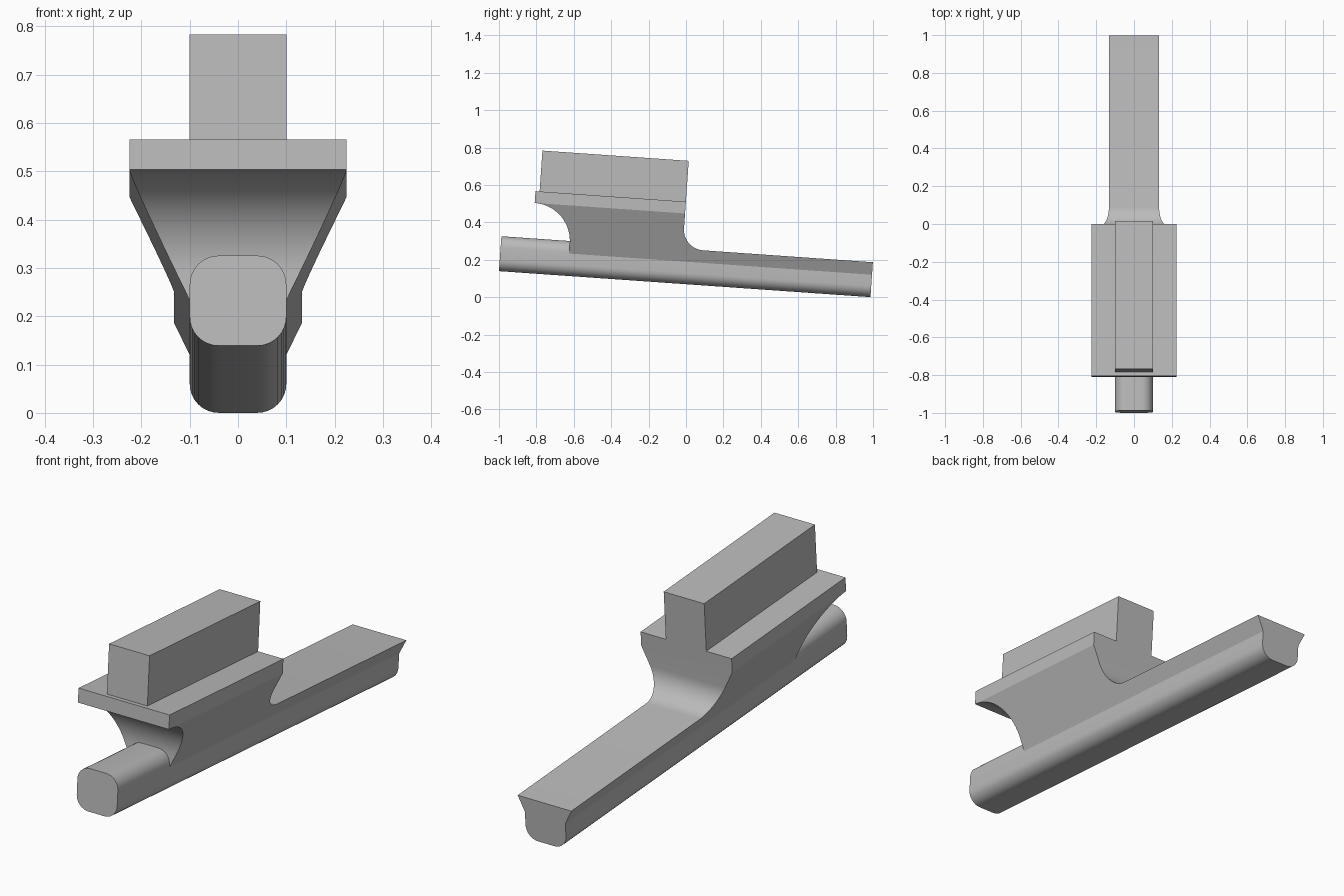
import bpy, bmesh
from math import radians, cos, sin
from mathutils import Vector, Matrix

cube = bpy.data.objects.get("Cube")
if cube:
    bpy.data.objects.remove(cube, do_unlink=True)

# Overall dimensions, measured along the sloping rail
LENGTH = 1.991
RAIL_TOP = 0.187
PLATE_LOW, PLATE_TOP = 0.377, 0.44
FRONT, NECK, REAR = 0.165, 0.367, 0.971
TILT = Matrix.Translation((0, -1, 0.139)) @ Matrix.Rotation(radians(-4), 4, 'X')

grey = bpy.data.materials.new("plain grey")
grey.use_nodes = True
colour = (0.5, 0.5, 0.5, 1)
grey.diffuse_color = colour
grey.node_tree.nodes["Principled BSDF"].inputs["Base Color"].default_value = colour


def arc(cx, cy, r, start, end, n=12):
    angles = [radians(start + (end - start) * i / n) for i in range(n + 1)]
    return [(cx + r * cos(a), cy + r * sin(a)) for a in angles]


def extrude(name, outline, place, direction):
    """Solid made by sweeping a flat outline in one direction."""
    bm = bmesh.new()
    face = bm.faces.new([bm.verts.new(place(*p)) for p in outline])
    swept = bmesh.ops.extrude_face_region(bm, geom=[face])["geom"]
    bmesh.ops.translate(bm, vec=Vector(direction),
                        verts=[v for v in swept if isinstance(v, bmesh.types.BMVert)])
    bmesh.ops.recalc_face_normals(bm, faces=bm.faces)
    mesh = bpy.data.meshes.new(name)
    bm.to_mesh(mesh)
    bm.free()
    mesh.materials.append(grey)
    obj = bpy.data.objects.new(name, mesh)
    bpy.context.collection.objects.link(obj)
    obj.matrix_world = TILT
    return obj


def along(name, outline, start, end):
    return extrude(name, outline, lambda x, z: (x, start, z), (0, end - start, 0))


def across(name, outline, half):
    return extrude(name, outline, lambda y, z: (-half, y, z), (2 * half, 0, 0))


def activate(obj):
    bpy.ops.object.select_all(action='DESELECT')
    obj.select_set(True)
    bpy.context.view_layer.objects.active = obj


# Rounded underside shared by the rail and the body
R = 0.06
underside = arc(-0.1 + R, R, R, 180, 270, 8) + arc(0.1 - R, R, R, 270, 360, 8)

# Front length of rail, rounded all round
crown = arc(0.1 - R, RAIL_TOP - R, R, 0, 90, 8) + arc(-0.1 + R, RAIL_TOP - R, R, 90, 180, 8)
front_rail = along("front_rail", underside + crown, 0, NECK)

# Body: flared section trimmed to the side silhouette
flare = [(0.1, 0.12), (0.225, PLATE_LOW), (0.225, PLATE_TOP),
         (-0.225, PLATE_TOP), (-0.225, PLATE_LOW), (-0.1, 0.12)]
body = along("flared_body", underside + flare, 0, LENGTH)

r_front = NECK - FRONT
r_rear = 0.11
silhouette = ([(NECK, -0.1)]
              + arc(FRONT, PLATE_LOW - r_front, r_front, 0, 90, 20)
              + [(FRONT, 0.6), (REAR, 0.6)]
              + arc(REAR + r_rear, RAIL_TOP + r_rear, r_rear, 180, 270)
              + [(LENGTH + 0.1, RAIL_TOP), (LENGTH + 0.1, -0.1)])
trimmer = across("body_trimmer", silhouette, 0.4)
trimmer.hide_render = True

activate(body)
trim = body.modifiers.new("trim", 'BOOLEAN')
trim.operation = 'INTERSECT'
trim.solver = 'EXACT'
trim.object = trimmer
bpy.ops.object.modifier_apply(modifier=trim.name)
bpy.data.objects.remove(trimmer, do_unlink=True)

# Top block, flush with the rear of the plate
across("top_block", [(0.187, PLATE_TOP), (0.187, 0.659), (REAR, 0.659), (REAR, PLATE_TOP)], 0.1)

# Smooth curves with crisp edges
for part in (front_rail, body):
    activate(part)
    bpy.ops.object.shade_smooth_by_angle(angle=radians(25))
